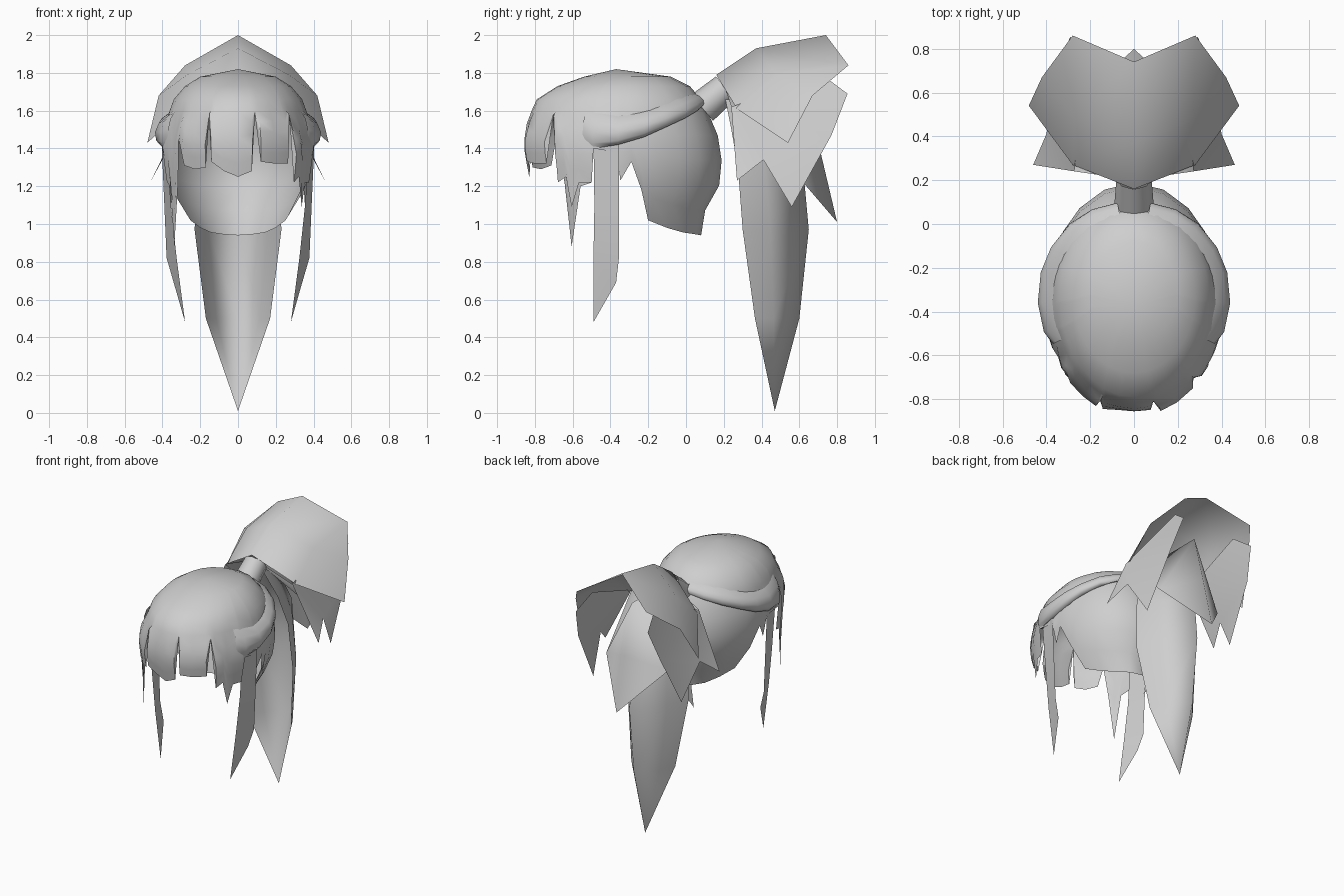
import bpy, bmesh, math
from mathutils import Vector

if "Cube" in bpy.data.objects:
    bpy.data.objects.remove(bpy.data.objects["Cube"])

hair = bpy.data.materials.new("hair_grey")
hair.diffuse_color = (0.62, 0.62, 0.62, 1)
hair.use_nodes = True
hair.node_tree.nodes["Principled BSDF"].inputs["Base Color"].default_value = hair.diffuse_color


def make(name, verts, faces, angle=40):
    me = bpy.data.meshes.new(name)
    me.from_pydata([tuple(v) for v in verts], [], faces)
    bm = bmesh.new()
    bm.from_mesh(me)
    bmesh.ops.remove_doubles(bm, verts=bm.verts, dist=0.0005)
    bmesh.ops.recalc_face_normals(bm, faces=bm.faces)
    bm.to_mesh(me)
    bm.free()
    ob = bpy.data.objects.new(name, me)
    bpy.context.collection.objects.link(ob)
    me.materials.append(hair)
    bpy.ops.object.select_all(action='DESELECT')
    ob.select_set(True)
    bpy.context.view_layer.objects.active = ob
    bpy.ops.object.shade_smooth_by_angle(angle=math.radians(angle))
    return ob


def loft(name, rings, closed=True, angle=40):
    n = len(rings[0])
    faces = []
    for r in range(len(rings) - 1):
        for i in range(n if closed else n - 1):
            j = (i + 1) % n
            faces.append((r * n + i, r * n + j, (r + 1) * n + j, (r + 1) * n + i))
    return make(name, [v for ring in rings for v in ring], faces, angle)


def mirrored(name, pts, faces, angle=40):
    """Sheet given for +x, copied to -x and welded on the middle line."""
    n = len(pts)
    verts = list(pts) + [(-x, y, z) for x, y, z in pts]
    return make(name, verts, faces + [tuple(i + n for i in reversed(f)) for f in faces], angle)


# Head profile: height, front y, back y, half width
PROFILE = [(1.82, -.37, -.37, 0), (1.78, -.54, -.08, .20), (1.73, -.68, .02, .28),
           (1.66, -.79, .08, .34), (1.55, -.84, .14, .38), (1.42, -.86, .185, .40),
           (1.30, -.84, .19, .39), (1.20, -.82, .175, .365), (1.10, -.80, .12, .32),
           (1.01, -.76, .06, .26), (.94, -.70, .08, .22)]


def head_point(deg, z, out=0):
    """Point on the head at an angle from the front; out pushes it outwards."""
    t = math.radians(deg)
    zz = max(z, 1.25) if abs(deg) < 90 else z
    zz = min(max(zz, .94), 1.82)
    for a, b in zip(PROFILE, PROFILE[1:]):
        if a[0] >= zz >= b[0]:
            k = (a[0] - zz) / (a[0] - b[0])
            f, r, w = (a[i] + (b[i] - a[i]) * k for i in (1, 2, 3))
            break
    mid = -.33 if zz < 1.7 else (f + r) / 2
    c = math.cos(t)
    return Vector(((w + out) * math.sin(t), mid - c * ((mid - f) if c > 0 else (r - mid)) - out * c, z))


# Cap with cut fringe: lower edge as (angle from front, height)
side = [(71, 1.22), (73, 1.40), (86, 1.38), (88, 1.23), (94.5, 1.33), (101, 1.18),
        (109, 1.02), (125, .98), (141, .955), (160, .945)]
right = [(11, 1.28), (14, 1.58), (17, 1.33), (28, 1.32), (40, 1.32), (44, 1.57),
         (48, 1.22), (54, 1.25), (58, 1.09), (63, 1.22)]
left = [(11, 1.28), (20, 1.33), (23, 1.57), (24.5, 1.30), (34, 1.29), (44, 1.31),
        (49, 1.45), (53, 1.22), (58, .88), (64, 1.20)]
edge = [(0, 1.25)] + right + side + [(180, .94)] + [(-a, z) for a, z in reversed(left + side)]
rings = [[head_point(a, z) for a, _ in edge] for z in (1.82, 1.78, 1.73, 1.66, 1.6)]
for k in (.2, .4, .6, .8, 1):
    rings.append([head_point(a, 1.6 + (b - 1.6) * k, .02 * min(1, k * 2) if 15 < abs(a) < 75 else 0)
                  for a, b in edge])
loft("hair_cap", rings)

# Swept side bands, a padded flap lying on the head: angle, top, bottom, bulge
BAND = [(66, 1.60, 1.43, .015), (73, 1.59, 1.40, .04), (87, 1.57, 1.42, .05), (102, 1.59, 1.46, .05),
        (116, 1.62, 1.51, .045), (133, 1.66, 1.56, .04), (150, 1.68, 1.60, .03), (168, 1.69, 1.63, .02)]
for s, label in ((1, "right"), (-1, "left")):
    rings = []
    for a, top, low, o in BAND:
        rings.append([head_point(s * a, low + (top - low) * h, o * d)
                      for h, d in ((1, 0), (.75, .75), (.45, 1), (.15, .75), (0, .3), (.03, -.2))])
    loft(label + "_side_band", rings, closed=False, angle=60)

# Long locks in front of the ears
mirrored("long_side_locks",
         [(.38, -.49, 1.46), (.405, -.355, 1.44), (.355, -.485, 1.1), (.39, -.355, 1.1),
          (.325, -.49, .82), (.378, -.355, .82), (.34, -.37, .69), (.28, -.49, .48)],
         [(0, 1, 3, 2), (2, 3, 5, 4), (4, 5, 6, 7)])

# Hair tie
axis = Vector((0, .13, .11)).normalized()
up = Vector((0, -axis.z, axis.y))
rings = []
for c, r in ((Vector((0, .085, 1.615)), .09), (Vector((0, .21, 1.72)), .08)):
    rings.append([c + Vector((1, 0, 0)) * r * math.cos(q) + up * r * math.sin(q)
                  for q in (math.tau * k / 8 for k in range(8))])
loft("hair_tie", rings, angle=60)

# Long hanging tail, a folded sheet open to the front: height, front y, back y, half width
TAIL = [(1.70, .20, .30, .04), (1.5, .24, .50, .15), (1.3, .275, .62, .21),
        (.97, .30, .65, .23), (.5, .365, .60, .17), (.01, .47, .47, 0)]
loft("tail", [[(w * x, f + (b - f) * y, z)
               for x, y in ((-1, 0), (-.68, .42), (0, 1), (.68, .42), (1, 0))] for z, f, b, w in TAIL],
     closed=False, angle=150)

# Upper fan of the ponytail
mirrored("upper_fan",
         [(0, .16, 1.79), (0, .37, 1.93), (0, .74, 2.0), (.28, .27, 1.61), (.48, .54, 1.43),
          (.42, .67, 1.68), (.28, .86, 1.84), (.27, .48, 1.79)],
         [(0, 3, 7, 1), (1, 7, 6, 2), (3, 4, 5, 7), (7, 5, 6)], 100)

# Lower fan: side panels with pointed ends
mirrored("lower_fan_sides",
         [(0, .20, 1.74), (.27, .24, 1.62), (.46, .27, 1.23), (.40, .41, 1.34), (.355, .56, 1.09),
          (.33, .77, 1.47), (.29, .855, 1.69), (.25, .72, 1.79)],
         [(1, 2, 3), (1, 3, 4, 5), (1, 5, 6, 7)], 100)

# Lower fan: ridged middle spike
mirrored("lower_fan_middle",
         [(0, .20, 1.74), (.27, .24, 1.62), (.25, .56, 1.29), (0, .62, 1.74), (0, .71, 1.39), (0, .80, 1.01)],
         [(0, 1, 2, 3), (3, 2, 4), (4, 2, 5)], 100)
